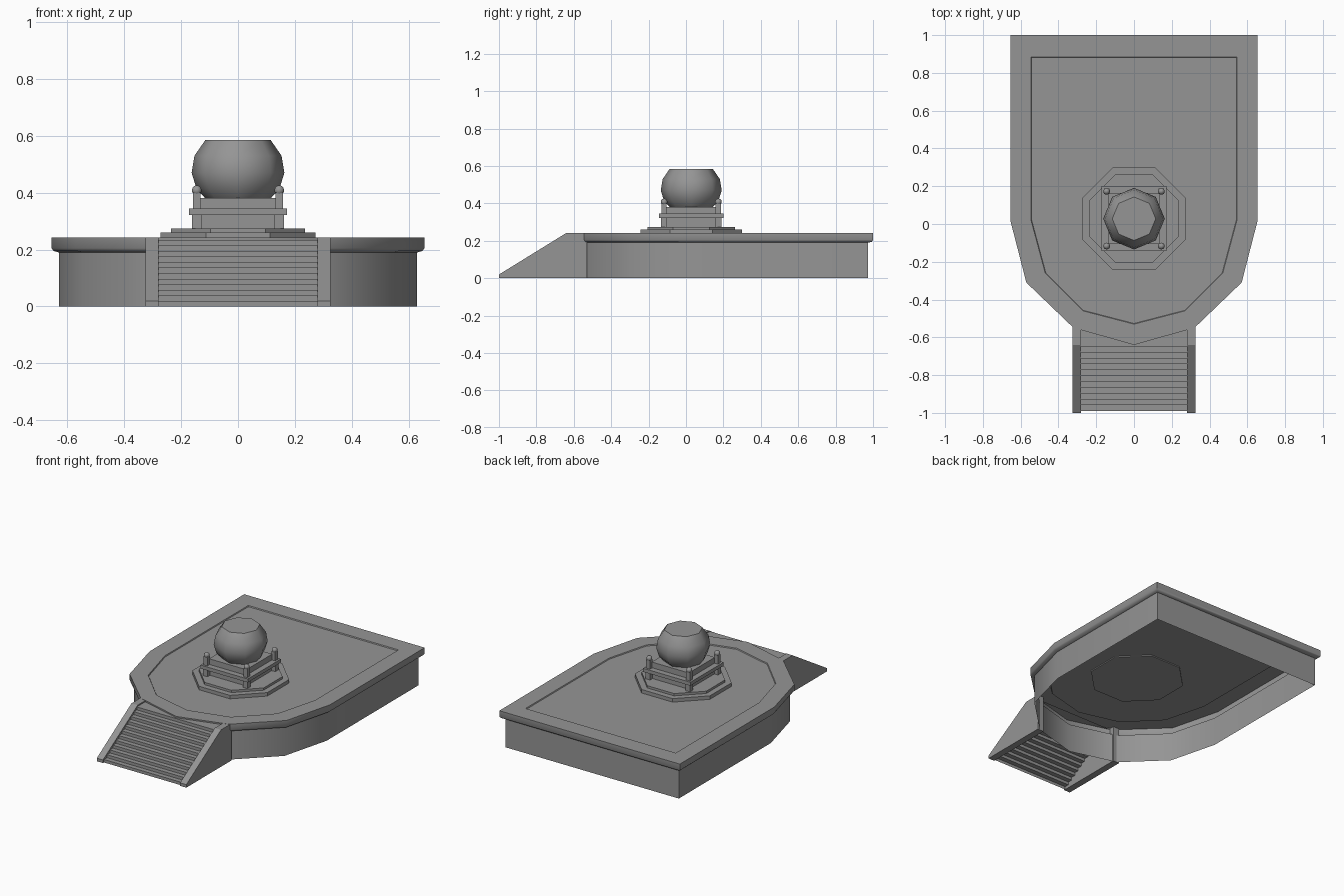
import bpy, bmesh, math
from mathutils import Vector

if "Cube" in bpy.data.objects:
    bpy.data.objects.remove(bpy.data.objects["Cube"], do_unlink=True)

stone = bpy.data.materials.new("grey stone")
stone.use_nodes = True
GREY = (0.3, 0.3, 0.3, 1)
stone.diffuse_color = GREY
stone.node_tree.nodes["Principled BSDF"].inputs["Base Color"].default_value = GREY
CY = 0.028  # centre of the pedestal


def finish(name, bm, smooth=None, fix=True):
    if fix:
        bmesh.ops.recalc_face_normals(bm, faces=bm.faces)
    mesh = bpy.data.meshes.new(name)
    bm.to_mesh(mesh)
    bm.free()
    mesh.materials.append(stone)
    obj = bpy.data.objects.new(name, mesh)
    bpy.context.collection.objects.link(obj)
    if smooth:
        bpy.ops.object.select_all(action="DESELECT")
        obj.select_set(True)
        bpy.context.view_layer.objects.active = obj
        bpy.ops.object.shade_smooth_by_angle(angle=math.radians(smooth))
    return obj


def loft(name, rings, smooth=None, bottom=True):
    """Skin a stack of equal-length counter-clockwise rings."""
    bm = bmesh.new()
    loops = [[bm.verts.new(p) for p in ring] for ring in rings]
    n = len(loops[0])
    for low, high in zip(loops, loops[1:]):
        for i in range(n):
            j = (i + 1) % n
            bm.faces.new((low[i], low[j], high[j], high[i]))
    bm.faces.new(loops[-1])
    if bottom:
        bm.faces.new(loops[0][::-1])
    return finish(name, bm, smooth, fix=False)


def circle(r, z, n=8, x=0, y=CY, turn=0.0):
    angles = [2 * math.pi * (i + turn) / n for i in range(n)]
    return [(x + r * math.cos(a), y + r * math.sin(a), z) for a in angles]


def box(name, half, z0, z1, x=0, y=CY):
    r = half * math.sqrt(2)
    return loft(name, [circle(r, z, 4, x, y, 0.5) for z in (z0, z1)])


def extrude_x(name, profile, x0, x1, closed=True):
    """Sweep a (y, z) profile sideways; an open profile makes a sheet."""
    bm = bmesh.new()
    a, b = [[bm.verts.new((x, y, z)) for y, z in profile] for x in (x0, x1)]
    n = len(profile)
    for i in range(n if closed else n - 1):
        j = (i + 1) % n
        bm.faces.new((a[i], b[i], b[j], a[j]))
    if closed:
        bm.faces.new(a)
        bm.faces.new(b[::-1])
    return finish(name, bm, fix=closed)


# Platform: hollow wall, overhanging rim and slightly sunken deck
def outline(half):
    return [Vector(p) for p in half] + [Vector((-x, y)) for x, y in half[-2::-1]]


# listed clockwise from the back, then reversed
rim = outline([(.655, 1), (.655, .02), (.57, -.31), (.32, -.55), (0, -.64)])[::-1]
deck = outline([(.545, .885), (.545, .02), (.47, -.26), (.27, -.46), (0, -.53)])[::-1]


def level(t, z):
    return [(*a.lerp(b, t), z) for a, b in zip(rim, deck)]


loft("platform", [level(.23, 0), level(.23, .19), level(.06, .195), level(0, .205),
                  level(0, .243), level(1, .243), level(1.03, .237)],
     smooth=50, bottom=False)

# Stairs: open stepped sheet between two sloping side walls
STEPS, RISE, RUN = 12, 0.0195, 0.031
steps = []
for i in range(STEPS):
    y = -0.99 + RUN * i
    steps += [(y, RISE * i), (y, RISE * (i + 1))]
steps.append((-0.56, RISE * STEPS))
extrude_x("stair_steps", steps, -0.28, 0.28, closed=False)

side = [(-1, 0), (-1, .02), (-.64, .242), (-.53, .242), (-.53, 0)]
for name, s in (("left", 1), ("right", -1)):
    extrude_x(name + "_stair_wall", side, s * 0.28, s * 0.325)

# Octagonal plinth
for name, apothem, z0, z1 in (("lower_plinth", .272, .23, .26),
                              ("upper_plinth", .235, .26, .275)):
    r = apothem / math.cos(math.pi / 8)
    loft(name, [circle(r, z, turn=0.5) for z in (z0, z1)])

# Square pedestal
box("pedestal_base", .135, .275, .325)
box("pedestal_slab", .172, .322, .345)
box("pedestal_top", .135, .345, .382)

# Corner feet and posts with round knobs
for sx in (1, -1):
    for sy in (1, -1):
        name = ("left" if sx > 0 else "right") + ("_back" if sy > 0 else "_front")
        px, py = sx * .145, CY + sy * .145
        box(name + "_foot", .016, .275, .322, px, py)
        box(name + "_post", .014, .345, .4, px, py)
        bm = bmesh.new()
        bmesh.ops.create_uvsphere(bm, u_segments=10, v_segments=6, radius=.018)
        bmesh.ops.translate(bm, verts=bm.verts, vec=(px, py, .408))
        finish(name + "_knob", bm, smooth=60)

# Truncated globe
globe = [(.115, .38), (.146, .415), (.163, .47), (.153, .53), (.115, .585)]
loft("globe", [circle(r, z) for r, z in globe], smooth=50)
